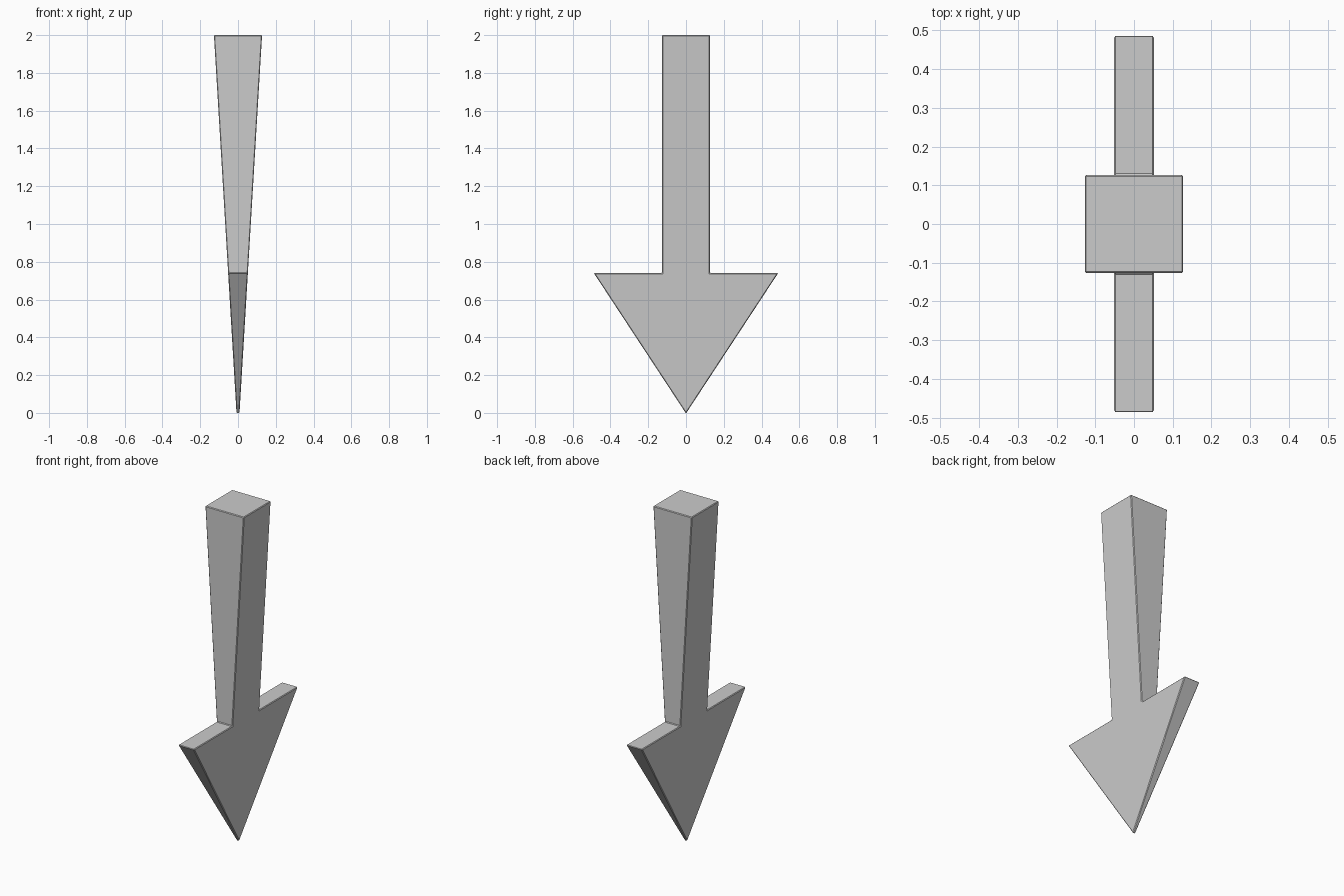
import bpy
import bmesh

if "Cube" in bpy.data.objects:
    bpy.data.objects.remove(bpy.data.objects["Cube"])


# Half thickness of the arrow, tapering towards the tip
def half_thickness(z):
    return 0.008 + 0.0597 * z


# Arrow outline (y, z), mirrored across y = 0
half = [(0.127, 2.0), (0.127, 0.74), (0.488, 0.74)]
outline = half + [(0.0, -0.003)] + [(-y, z) for y, z in reversed(half)]

bm = bmesh.new()
front = [bm.verts.new((half_thickness(z), y, z)) for y, z in outline]
back = [bm.verts.new((-half_thickness(z), y, z)) for y, z in outline]
bm.faces.new(front)
bm.faces.new(back[::-1])
n = len(outline)
for i in range(n):
    j = (i + 1) % n
    bm.faces.new((front[i], back[i], back[j], front[j]))
bmesh.ops.recalc_face_normals(bm, faces=bm.faces)

mesh = bpy.data.meshes.new("arrow")
bm.to_mesh(mesh)
bm.free()
arrow = bpy.data.objects.new("arrow", mesh)
bpy.context.collection.objects.link(arrow)

# Narrow chamfer on all edges
bevel = arrow.modifiers.new("chamfer", 'BEVEL')
bevel.width = 0.004
bevel.segments = 1
bevel.limit_method = 'ANGLE'
